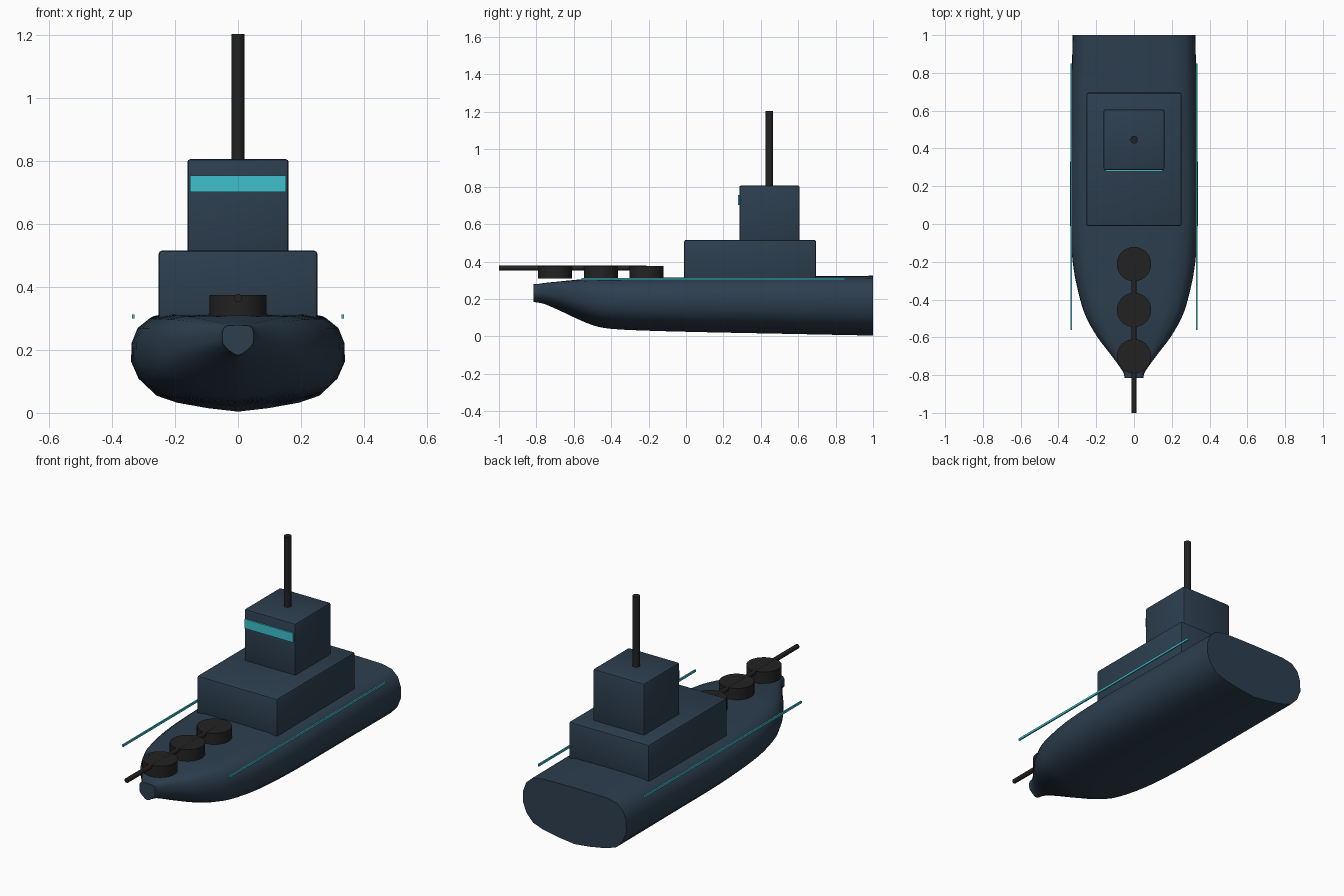
import bpy, bmesh, math

if "Cube" in bpy.data.objects:
    bpy.data.objects.remove(bpy.data.objects["Cube"])


def material(name, rgb):
    m = bpy.data.materials.new(name)
    m.diffuse_color = (*rgb, 1)
    m.use_nodes = True
    m.node_tree.nodes["Principled BSDF"].inputs["Base Color"].default_value = m.diffuse_color
    return m


NAVY = material("navy steel", (0.026, 0.049, 0.078))
BLACK = material("gun black", (0.016, 0.016, 0.016))
TEAL = material("teal light", (0.05, 0.53, 0.61))


def finish(name, bm, mat, angle=35):
    bmesh.ops.recalc_face_normals(bm, faces=bm.faces)
    me = bpy.data.meshes.new(name)
    bm.to_mesh(me)
    bm.free()
    me.materials.append(mat)
    ob = bpy.data.objects.new(name, me)
    bpy.context.collection.objects.link(ob)
    bpy.ops.object.select_all(action='DESELECT')
    bpy.context.view_layer.objects.active = ob
    ob.select_set(True)
    bpy.ops.object.shade_smooth_by_angle(angle=math.radians(angle))
    return ob


def box(name, x, y, z, mat, bevel=0.0):
    bm = bmesh.new()
    bmesh.ops.create_cube(bm, size=1)
    for v in bm.verts:
        for i, (lo, hi) in enumerate((x, y, z)):
            v.co[i] = lo if v.co[i] < 0 else hi
    if bevel:
        bmesh.ops.bevel(bm, geom=bm.edges[:], offset=bevel, segments=2,
                        profile=0.5, affect='EDGES')
    return finish(name, bm, mat)


def cylinder(name, loc, radius, length, mat, along_y=False, sides=32):
    bm = bmesh.new()
    bmesh.ops.create_cone(bm, cap_ends=True, segments=sides, radius1=radius,
                          radius2=radius, depth=length)
    ob = finish(name, bm, mat)
    ob.location = loc
    if along_y:
        ob.rotation_euler.x = math.pi / 2
    return ob


def spline(rows, steps):
    """Catmull-Rom interpolation through rows of numbers."""
    out = []
    for i in range(len(rows) - 1):
        p0, p1, p2, p3 = (rows[min(max(i + k, 0), len(rows) - 1)] for k in (-1, 0, 1, 2))
        m = [0 if a is b else 1 for a, b in ((p0, p1), (p2, p3))]
        for s in range(steps):
            t = s / steps
            row = []
            for a, b, c, d in zip(p0, p1, p2, p3):
                ta = (c - a) / 2 * m[0]
                tb = (d - b) / 2 * m[1]
                row.append((2*t**3 - 3*t**2 + 1) * b + (t**3 - 2*t**2 + t) * ta
                           + (3*t**2 - 2*t**3) * c + (t**3 - t**2) * tb)
            out.append(row)
    return out + [list(rows[-1])]


# Hull: stations (y, half width, keel z, deck z, bow blend) skinned together
STATIONS = [
    (1.0, 0.325, 0.004, 0.324, 0), (0.5, 0.334, 0.014, 0.32, 0),
    (0.1, 0.34, 0.022, 0.316, 0), (-0.2, 0.325, 0.03, 0.313, 0.05),
    (-0.4, 0.285, 0.04, 0.311, 0.2), (-0.5, 0.25, 0.06, 0.309, 0.35),
    (-0.6, 0.193, 0.102, 0.301, 0.55), (-0.68, 0.132, 0.14, 0.293, 0.75),
    (-0.75, 0.08, 0.17, 0.286, 0.9), (-0.79, 0.055, 0.18, 0.28, 1),
    (-0.815, 0.05, 0.183, 0.279, 1)]
MID = [(0, 0), (0.3, 0.035), (0.6, 0.09), (0.8, 0.16), (0.93, 0.3), (1, 0.48),
       (0.995, 0.68), (0.94, 0.84), (0.82, 0.95), (0.62, 0.99), (0, 1)]
BOW = [(0, 0), (0.3, 0.06), (0.6, 0.18), (0.82, 0.29), (0.96, 0.4), (1, 0.52),
       (1, 0.7), (0.95, 0.85), (0.82, 0.95), (0.62, 0.99), (0, 1)]

bm = bmesh.new()
rings = []
for y, w, z0, z1, t in spline(STATIONS, 3):
    half = [((a[0]*(1-t) + b[0]*t) * w, z0 + (a[1]*(1-t) + b[1]*t) * (z1 - z0))
            for a, b in zip(MID, BOW)]
    loop = half + [(-x, z) for x, z in half[-2:0:-1]]
    rings.append([bm.verts.new((x, y, z)) for x, z in loop])
n = len(rings[0])
for a, b in zip(rings, rings[1:]):
    for i in range(n):
        bm.faces.new((a[i], a[(i+1) % n], b[(i+1) % n], b[i]))
bm.faces.new(rings[0])
bm.faces.new(rings[-1])
finish("hull", bm, NAVY, 40)

# Superstructure and mast
box("deckhouse", (-0.252, 0.252), (-0.01, 0.695), (0.29, 0.516), NAVY, 0.01)
box("bridge_tower", (-0.161, 0.161), (0.285, 0.607), (0.5, 0.807), NAVY, 0.01)
cylinder("mast", (0, 0.446, 1.0), 0.02, 0.41, BLACK)

# Bridge window and hull light strips
box("bridge_window", (-0.152, 0.152), (0.277, 0.286), (0.702, 0.755), TEAL)
for side, s in (("left", -1), ("right", 1)):
    box("light_strip_" + side, (s*0.333 - 0.004, s*0.333 + 0.004),
        (-0.56, 0.85), (0.3, 0.312), TEAL)

# Three turrets on the foredeck, each with a forward barrel
for i, y in enumerate((-0.7, -0.455, -0.212)):
    cylinder(f"turret_{i+1}", (0, y, 0.342), 0.091, 0.066, BLACK)
    cylinder(f"barrel_{i+1}", (0, y - 0.15, 0.365), 0.013, 0.3, BLACK, True, 16)
